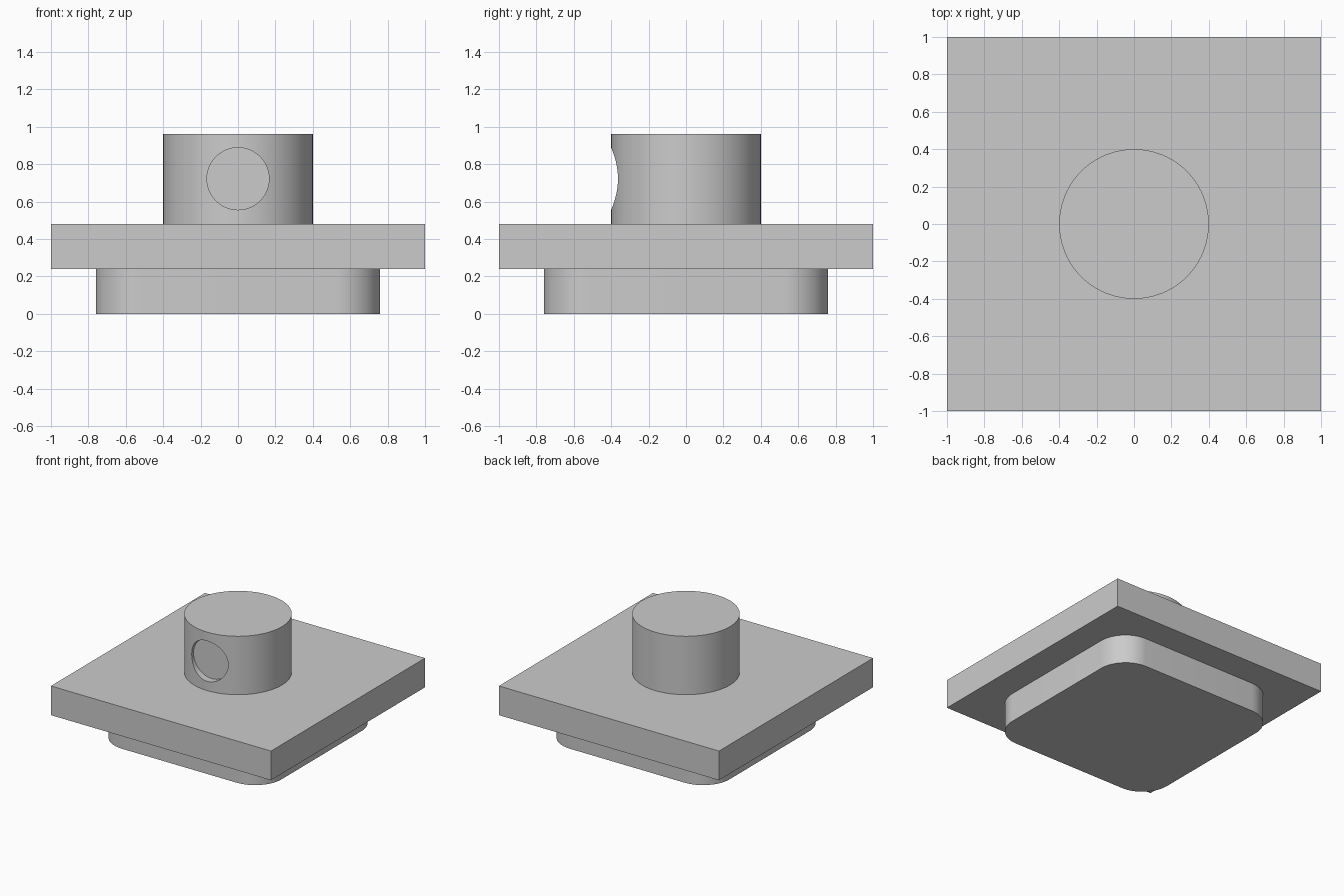
import bpy
import math

cube = bpy.data.objects.get("Cube")
if cube:
    bpy.data.objects.remove(cube, do_unlink=True)

# One plain grey for everything
GREY = (0.6, 0.6, 0.6, 1.0)
grey = bpy.data.materials.new("light_grey")
grey.use_nodes = True
grey.diffuse_color = GREY
grey.node_tree.nodes["Principled BSDF"].inputs["Base Color"].default_value = GREY


def apply_modifier(obj, modifier):
    bpy.context.view_layer.objects.active = obj
    bpy.ops.object.modifier_apply(modifier=modifier.name)


def smooth(obj):
    bpy.ops.object.select_all(action="DESELECT")
    obj.select_set(True)
    bpy.context.view_layer.objects.active = obj
    bpy.ops.object.shade_smooth_by_angle(angle=math.radians(30))


def finish(obj, name):
    obj.name = obj.data.name = name
    obj.data.materials.clear()
    obj.data.materials.append(grey)
    return obj


def block(name, width, bottom, top):
    height = top - bottom
    bpy.ops.mesh.primitive_cube_add(size=1, location=(0, 0, bottom + height / 2))
    obj = bpy.context.object
    obj.scale = (width, width, height)
    bpy.ops.object.transform_apply(location=False, rotation=False, scale=True)
    return finish(obj, name)


def cylinder(name, radius, depth, location, rotation=(0, 0, 0)):
    bpy.ops.mesh.primitive_cylinder_add(vertices=96, radius=radius, depth=depth,
                                        location=location, rotation=rotation)
    return finish(bpy.context.object, name)


# Foot: square block with rounded upright corners
foot = block("foot", 1.52, 0, 0.24)
weights = foot.data.attributes.new("bevel_weight_edge", "FLOAT", "EDGE")
for edge in foot.data.edges:
    a, b = (foot.data.vertices[i].co for i in edge.vertices)
    weights.data[edge.index].value = float(abs(a.z - b.z) > 0.1)
rounding = foot.modifiers.new("rounding", "BEVEL")
rounding.limit_method = "WEIGHT"
rounding.width = 0.24
rounding.segments = 16
apply_modifier(foot, rounding)
smooth(foot)

# Flange: sharp square plate
block("flange", 2.0, 0.24, 0.48)

# Post with a shallow flat-bottomed round recess in the front
post = cylinder("post", 0.4, 0.48, (0, 0, 0.72))
recess_floor = -0.34
cutter = cylinder("recess_cutter", 0.166, 0.3, (0, recess_floor - 0.15, 0.722),
                  (math.pi / 2, 0, 0))
cutter.hide_render = True
recess = post.modifiers.new("recess", "BOOLEAN")
recess.operation = "DIFFERENCE"
recess.solver = "EXACT"
recess.object = cutter
apply_modifier(post, recess)
bpy.data.objects.remove(cutter, do_unlink=True)
smooth(post)
